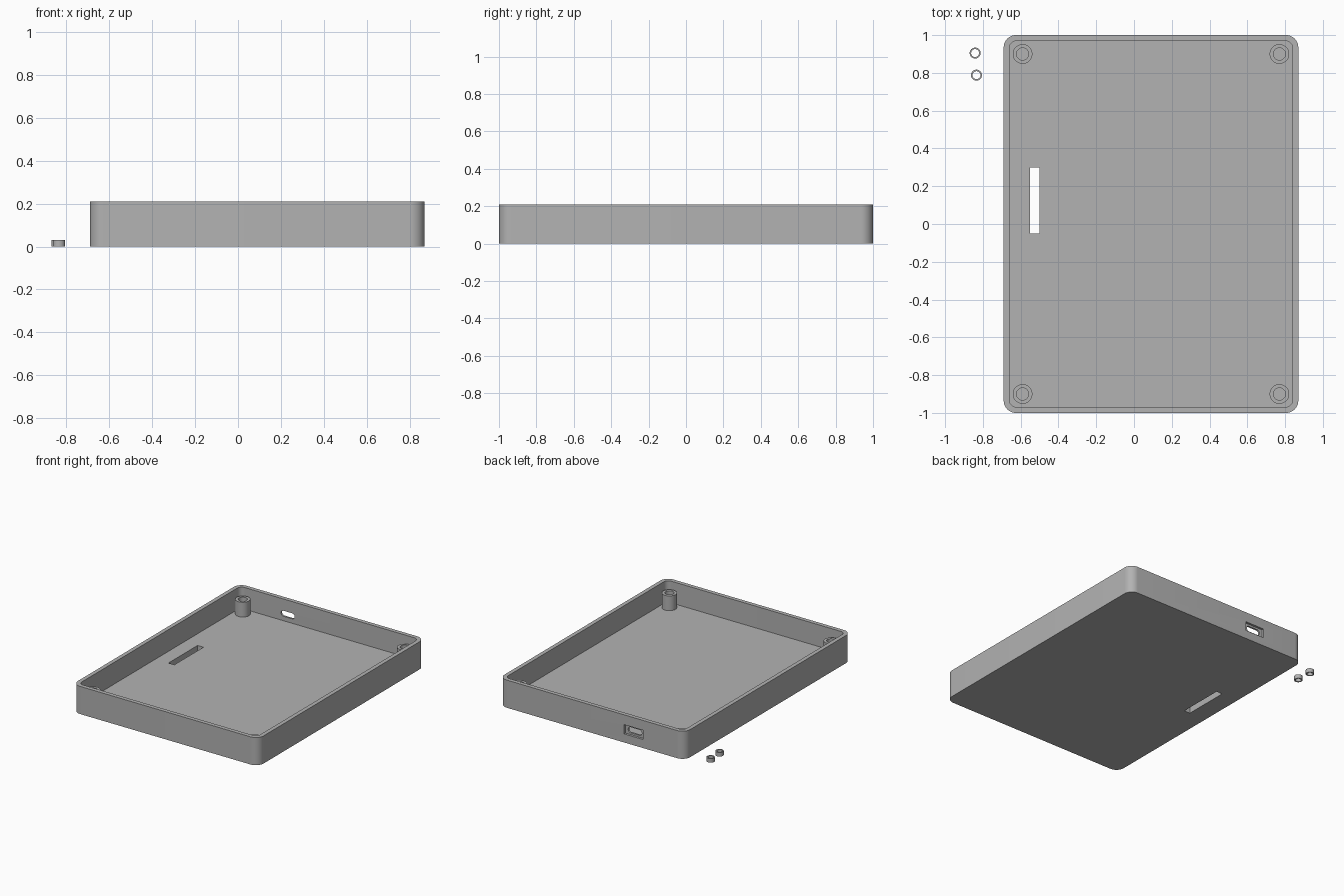
import bpy, bmesh, math
from mathutils import Matrix

if "Cube" in bpy.data.objects:
    bpy.data.objects.remove(bpy.data.objects["Cube"])

GREY = (0.45, 0.45, 0.45, 1)
plastic = bpy.data.materials.new("grey plastic")
plastic.use_nodes = True
plastic.diffuse_color = GREY
plastic.node_tree.nodes["Principled BSDF"].inputs["Base Color"].default_value = GREY


def prism(name, centre, size, radius=0.0, axis="Z", steps=10):
    """Rounded-rectangle outline extruded both ways along an axis."""
    w, d, h = size
    bm = bmesh.new()
    outline = []
    if radius == 0:
        outline = [(w/2, d/2), (-w/2, d/2), (-w/2, -d/2), (w/2, -d/2)]
    else:
        corners = [(1, 1), (-1, 1), (-1, -1), (1, -1)]
        for i, (sx, sy) in enumerate(corners):
            for k in range(steps + 1):
                a = math.pi / 2 * (i + k / steps)
                outline.append((sx * (w/2 - radius) + radius * math.cos(a),
                                sy * (d/2 - radius) + radius * math.sin(a)))
    face = bm.faces.new([bm.verts.new((x, y, -h/2)) for x, y in outline])
    top = bmesh.ops.extrude_face_region(bm, geom=[face])
    moved = [v for v in top["geom"] if isinstance(v, bmesh.types.BMVert)]
    bmesh.ops.translate(bm, verts=moved, vec=(0, 0, h))
    bmesh.ops.remove_doubles(bm, verts=bm.verts, dist=1e-5)
    bmesh.ops.recalc_face_normals(bm, faces=bm.faces)
    if axis == "Y":
        bm.transform(Matrix.Rotation(math.pi / 2, 4, "X"))
    bm.transform(Matrix.Translation(centre))
    mesh = bpy.data.meshes.new(name)
    bm.to_mesh(mesh)
    bm.free()
    mesh.materials.append(plastic)
    obj = bpy.data.objects.new(name, mesh)
    bpy.context.collection.objects.link(obj)
    return obj


def activate(obj):
    bpy.ops.object.select_all(action="DESELECT")
    obj.select_set(True)
    bpy.context.view_layer.objects.active = obj


def cut(obj, cutter):
    """Subtract the cutter from the object, then discard it."""
    cutter.hide_render = True
    mod = obj.modifiers.new("cut", "BOOLEAN")
    mod.operation, mod.solver, mod.object = "DIFFERENCE", "EXACT", cutter
    activate(obj)
    bpy.ops.object.modifier_apply(modifier=mod.name)
    bpy.data.objects.remove(cutter)


def smooth(obj):
    activate(obj)
    bpy.ops.object.shade_smooth_by_angle(angle=math.radians(30))


def tube(name, x, y, z0, z1, outer, inner):
    h, mid = z1 - z0, (z0 + z1) / 2
    obj = prism(name, (x, y, mid), (outer * 2, outer * 2, h), outer)
    cut(obj, prism("bore", (x, y, mid), (inner * 2, inner * 2, h * 2), inner))
    smooth(obj)


# Tray shell
CX, W, D, H, WALL, FLOOR = 0.09, 1.56, 2.0, 0.21, 0.031, 0.045
tray = prism("tray", (CX, 0, H/2), (W, D, H), 0.065)
cut(tray, prism("cavity", (CX, 0, FLOOR + H/2),
                (W - 2*WALL, D - 2*WALL, H), 0.036))

# Slot through the floor
cut(tray, prism("floor_slot", (-0.525, 0.125, 0), (0.05, 0.35, 0.2)))

# Connector port in the back wall: outer recess and rounded opening
PORT_X, PORT_Z = -0.26, 0.10
cut(tray, prism("port_recess", (PORT_X, D/2, PORT_Z), (0.16, 0.07, 0.034), axis="Y"))
cut(tray, prism("port_opening", (PORT_X, D/2, PORT_Z), (0.115, 0.042, 0.2), 0.02, "Y"))
smooth(tray)

# Screw posts in the corners
for side, x in (("right", -0.59), ("left", 0.77)):
    for end, y in (("front", -0.9), ("back", 0.9)):
        tube(f"{end}_{side}_post", x, y, FLOOR, 0.157, 0.052, 0.032)

# Loose spacer rings beside the tray
tube("spacer_ring_back", -0.841, 0.905, 0, 0.031, 0.029, 0.021)
tube("spacer_ring_front", -0.834, 0.788, 0, 0.031, 0.029, 0.021)
